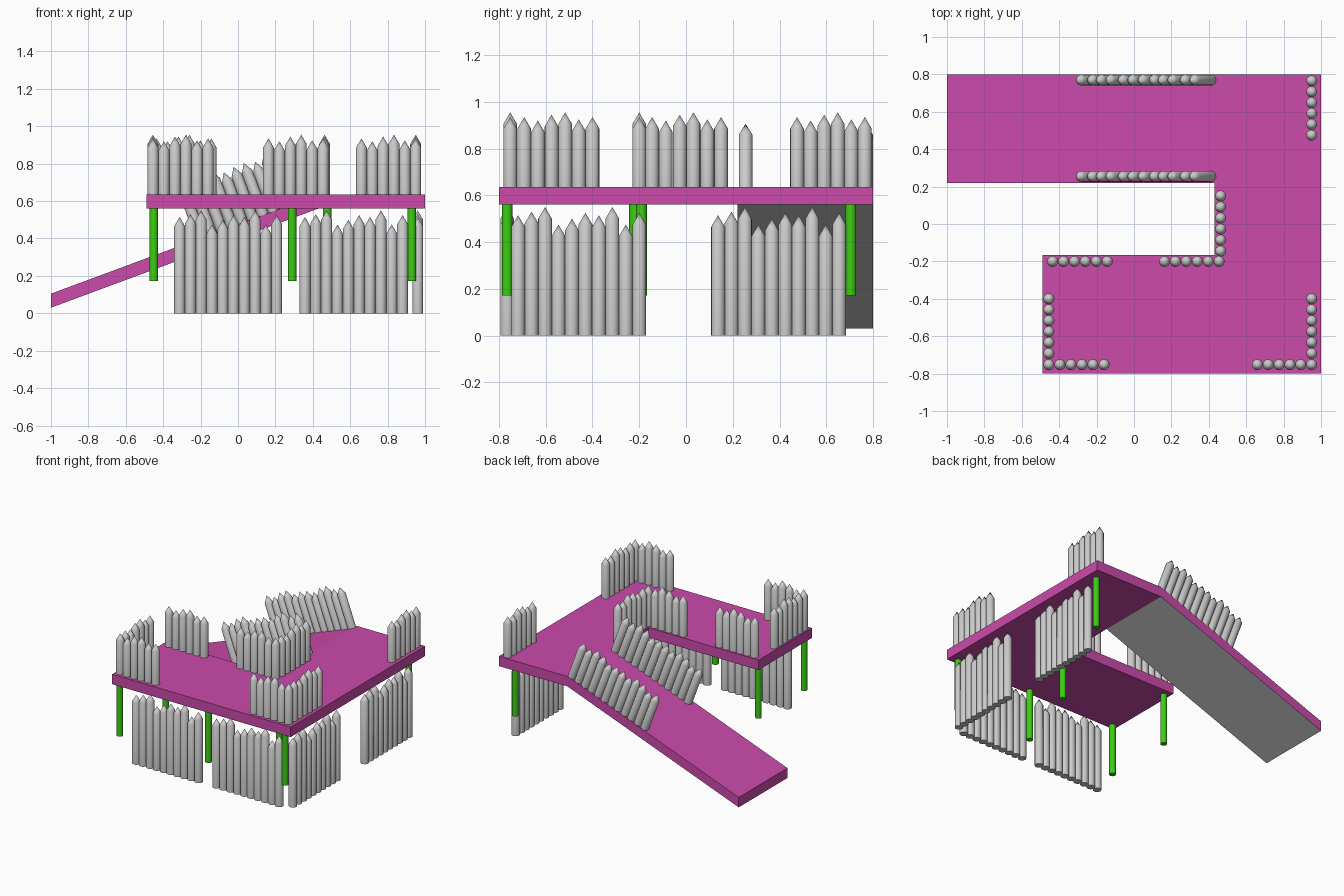
import bpy, bmesh, math
from mathutils import Matrix, Vector

if "Cube" in bpy.data.objects:
    bpy.data.objects.remove(bpy.data.objects["Cube"])


def material(name, rgb):
    m = bpy.data.materials.new(name)
    m.diffuse_color = (*rgb, 1)
    m.use_nodes = True
    m.node_tree.nodes["Principled BSDF"].inputs["Base Color"].default_value = m.diffuse_color
    return m


PINK = material("pink_board", (0.60, 0.07, 0.41))
GREEN = material("green_post", (0.045, 0.62, 0.006))
GREY = material("plain_grey", (0.6, 0.6, 0.6))


def finish(bm, name, mats=(), smooth=False):
    bmesh.ops.recalc_face_normals(bm, faces=bm.faces)
    me = bpy.data.meshes.new(name)
    bm.to_mesh(me)
    bm.free()
    ob = bpy.data.objects.new(name, me)
    bpy.context.collection.objects.link(ob)
    for m in mats:
        me.materials.append(m)
    if smooth:
        bpy.ops.object.select_all(action='DESELECT')
        bpy.context.view_layer.objects.active = ob
        ob.select_set(True)
        bpy.ops.object.shade_smooth_by_angle(angle=math.radians(35))
    return ob


def prism(name, points, offset, mats):
    """Extrude a flat outline along an offset vector."""
    bm = bmesh.new()
    face = bm.faces.new([bm.verts.new(p) for p in points])
    ext = bmesh.ops.extrude_face_region(bm, geom=[face], use_keep_orig=True)
    verts = [g for g in ext["geom"] if isinstance(g, bmesh.types.BMVert)]
    bmesh.ops.translate(bm, verts=verts, vec=offset)
    return finish(bm, name, mats)


# U-shaped deck
BOT, TOP = 0.56, 0.635
outline = [(-0.49, -0.8), (1, -0.8), (1, 0.8), (0.43, 0.8),
           (0.43, -0.165), (-0.49, -0.165)]
prism("deck", [(x, y, BOT) for x, y in outline], (0, 0, TOP - BOT), [PINK])

# Sloping ramp with a plain grey underside
LOW = 0.105
profile = [(-1, 0.03), (0.43, BOT), (0.43, TOP), (-1, LOW)]
ramp = prism("ramp", [(x, 0.22, z) for x, z in profile], (0, 0.58, 0), [PINK, GREY])
for p in ramp.data.polygons:
    if p.normal.z < -0.5:
        p.material_index = 1

# Support posts
R_POST = 0.023
for i, (x, y) in enumerate([(-0.45, -0.765), (0.29, -0.765), (0.93, -0.765),
                            (-0.45, -0.22), (0.477, -0.19), (0.93, 0.705)]):
    bm = bmesh.new()
    bmesh.ops.create_cone(bm, cap_ends=True, segments=16, radius1=R_POST, radius2=R_POST,
                          depth=0.40, matrix=Matrix.Translation((x, y, 0.372)))
    finish(bm, f"post_{i + 1}", [GREEN], True)


def picket(bm, base, height, tilt=0.0, r=0.0293, tip=0.05, n=16):
    """Round stake with a pointed top."""
    mat = Matrix.Translation(base) @ Matrix.Rotation(tilt, 4, 'Y')
    rings = []
    for z in (0, height - tip):
        rings.append([bm.verts.new(mat @ Vector((r * math.cos(a), r * math.sin(a), z)))
                      for a in (2 * math.pi * k / n for k in range(n))])
    apex = bm.verts.new(mat @ Vector((0, 0, height)))
    lo, hi = rings
    bm.faces.new(lo[::-1])
    for k in range(n):
        j = (k + 1) % n
        bm.faces.new((lo[k], lo[j], hi[j], hi[k]))
        bm.faces.new((hi[k], hi[j], apex))


def fence(name, start, end, tops, tilt=0.0):
    """Row of stakes from start to end; tops are stake lengths."""
    a, b = Vector(start), Vector(end)
    bm = bmesh.new()
    for i, h in enumerate(tops):
        picket(bm, a.lerp(b, i / (len(tops) - 1)), h, tilt)
    finish(bm, name, (), True)


# Railings on the deck
SIX = [h - 0.61 for h in (0.935, 0.92, 0.945, 0.955, 0.925, 0.935)]
for name, p, q in [
    ("rail_back_right", (0.95, 0.475), (0.95, 0.765)),
    ("rail_notch_end", (0.463, -0.145), (0.463, 0.15)),
    ("rail_notch_right", (0.163, -0.2), (0.455, -0.2)),
    ("rail_notch_left", (-0.435, -0.2), (-0.143, -0.2)),
    ("rail_left_side", (-0.455, -0.692), (-0.455, -0.4)),
    ("rail_front_left", (-0.455, -0.752), (-0.16, -0.752)),
    ("rail_front_right", (0.66, -0.752), (0.95, -0.752)),
    ("rail_right_side", (0.95, -0.692), (0.95, -0.4)),
]:
    fence(name, (*p, 0.61), (*q, 0.61), SIX)

# Railings square to the ramp surface
slope = math.atan2(TOP - LOW, 1.43)


def on_ramp(x, y):
    return (x, y, LOW + (x + 1) * math.tan(slope) - 0.03)


for name, y in (("ramp_rail_inner", 0.255), ("ramp_rail_outer", 0.77)):
    fence(name, on_ramp(-0.187, y), on_ramp(0.42, y), SIX * 2, -slope)

# Ground-level palisade under the deck
TEN = [0.515, 0.53, 0.55, 0.475, 0.5, 0.525, 0.515, 0.55, 0.475, 0.525]
for name, p, q in [
    ("palisade_front_left", (-0.312, -0.765), (0.207, -0.765)),
    ("palisade_front_right", (0.358, -0.765), (0.88, -0.765)),
    ("palisade_right_front", (0.961, -0.718), (0.961, -0.2)),
    ("palisade_right_back", (0.961, 0.137), (0.961, 0.655)),
]:
    fence(name, (*p, 0), (*q, 0), TEN)
